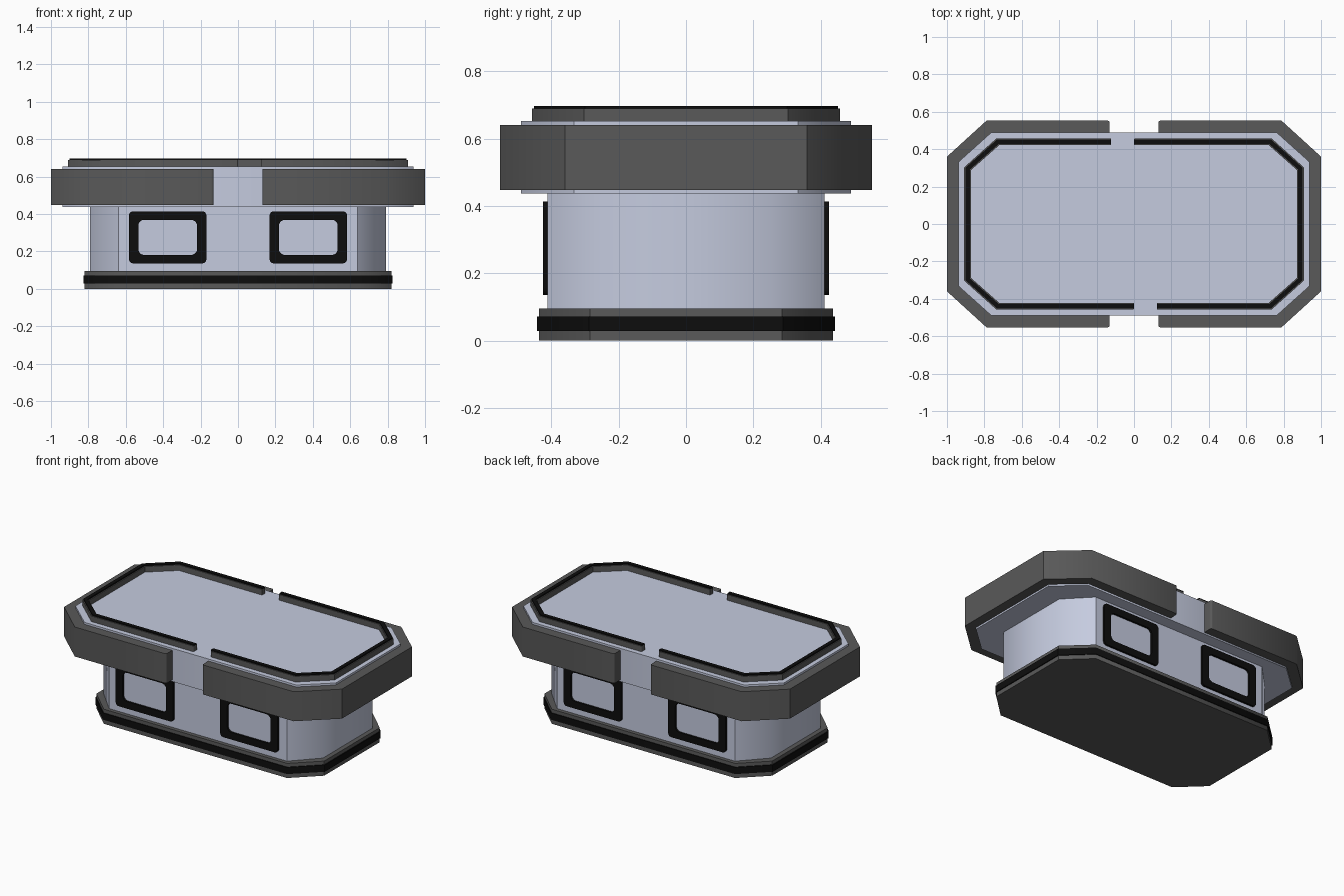
import bpy, bmesh, math

if "Cube" in bpy.data.objects:
    bpy.data.objects.remove(bpy.data.objects["Cube"])


def material(name, rgb):
    m = bpy.data.materials.new(name)
    m.diffuse_color = (*rgb, 1)
    m.use_nodes = True
    m.node_tree.nodes["Principled BSDF"].inputs["Base Color"].default_value = m.diffuse_color
    return m


PALE = material("pale_blue_grey", (0.56, 0.60, 0.74))
DARK = material("dark_rubber", (0.10, 0.10, 0.10))
BLACK = material("black_trim", (0.004, 0.004, 0.004))


def finish(name, bm, mat, angle=45):
    bmesh.ops.recalc_face_normals(bm, faces=bm.faces[:])
    me = bpy.data.meshes.new(name)
    bm.to_mesh(me)
    bm.free()
    me.materials.append(mat)
    ob = bpy.data.objects.new(name, me)
    bpy.context.collection.objects.link(ob)
    bpy.ops.object.select_all(action='DESELECT')
    ob.select_set(True)
    bpy.context.view_layer.objects.active = ob
    bpy.ops.object.shade_smooth_by_angle(angle=math.radians(angle))
    return ob


def octagon(hx, hy, cx, cy):
    right = [(cx, -hy), (hx, -cy), (hx, cy), (cx, hy)]
    return right + [(-x, -y) for x, y in right]


def prism(name, outline, z0, z1, mat):
    bm = bmesh.new()
    low = [bm.verts.new((x, y, z0)) for x, y in outline]
    top = [bm.verts.new((x, y, z1)) for x, y in outline]
    bm.faces.new(low)
    bm.faces.new(top)
    n = len(outline)
    for i in range(n):
        j = (i + 1) % n
        bm.faces.new((low[i], low[j], top[j], top[i]))
    return finish(name, bm, mat)


def band(name, outer, inner, d0, d1, mat, place, closed=False, end_bevel=0):
    """Strip between two matching outlines, given thickness d0..d1."""
    bm = bmesh.new()
    rings = [[bm.verts.new(place(*p, d)) for p, d in
              ((i, d0), (o, d0), (o, d1), (i, d1))] for o, i in zip(outer, inner)]
    n = len(rings)
    for k in range(n if closed else n - 1):
        a, b = rings[k], rings[(k + 1) % n]
        for s in range(4):
            t = (s + 1) % 4
            bm.faces.new((a[s], a[t], b[t], b[s]))
    if not closed:
        bm.faces.new(rings[0])
        bm.faces.new(rings[-1])
    if end_bevel:
        edges = [bm.edges.get((r[1], r[2])) for r in (rings[0], rings[-1])]
        bmesh.ops.bevel(bm, geom=edges, offset=end_bevel, segments=3,
                        profile=0.5, affect='EDGES')
    return finish(name, bm, mat)


def half_path(hx, hy, cx, cy, start, end, inset=0):
    k = inset * 0.414
    return [(start, -hy + inset), (cx - k, -hy + inset), (hx - inset, -cy + k),
            (hx - inset, cy - k), (cx - k, hy - inset), (end, hy - inset)]


def rounded_rect(cx, cz, hx, hz, r, steps=5):
    pts = []
    for q, (sx, sz) in enumerate(((1, 1), (-1, 1), (-1, -1), (1, -1))):
        for s in range(steps + 1):
            a = math.pi / 2 * (q + s / steps)
            pts.append((cx + sx * (hx - r) + r * math.cos(a),
                        cz + sz * (hz - r) + r * math.sin(a)))
    return pts


# Base plinth with black stripe
prism("base", octagon(0.82, 0.437, 0.66, 0.285), 0, 0.095, DARK)
prism("base_stripe", octagon(0.826, 0.442, 0.662, 0.288), 0.028, 0.072, BLACK)

# Main body and overhanging top slab
prism("body", octagon(0.79, 0.412, 0.64, 0.255), 0.09, 0.445, PALE)
prism("top_slab", octagon(0.937, 0.49, 0.762, 0.333), 0.437, 0.653, PALE)

# Bumpers and raised rim: right half plus its half-turn copy
for side, s in (("right", 1), ("left", -1)):
    def flat(x, y, z, s=s):
        return (s * x, s * y, z)

    bump = (1.0, 0.553, 0.788, 0.36, 0.13, 0.13)
    band("bumper_" + side, half_path(*bump), half_path(*bump, 0.066),
         0.448, 0.64, DARK, flat, end_bevel=0.012)
    rim = (0.908, 0.458, 0.735, 0.303, 0.122, 0.0)
    band("rim_" + side, half_path(*rim), half_path(*rim, 0.036),
         0.65, 0.689, DARK, flat, end_bevel=0.006)
    trim = (0.902, 0.452, 0.7325, 0.3005, 0.122, 0.0)
    band("rim_trim_" + side, half_path(*trim), half_path(*trim, 0.024),
         0.685, 0.697, BLACK, flat)

# Window frames on front and back
for face, s in (("front", -1), ("back", 1)):
    def upright(x, z, d, s=s):
        return (x, s * d, z)

    for label, cx in (("left", -0.376), ("right", 0.376)):
        band(f"window_frame_{face}_{label}",
             rounded_rect(cx, 0.275, 0.207, 0.139, 0.022),
             rounded_rect(cx, 0.275, 0.157, 0.094, 0.032),
             0.405, 0.425, BLACK, upright, closed=True)
